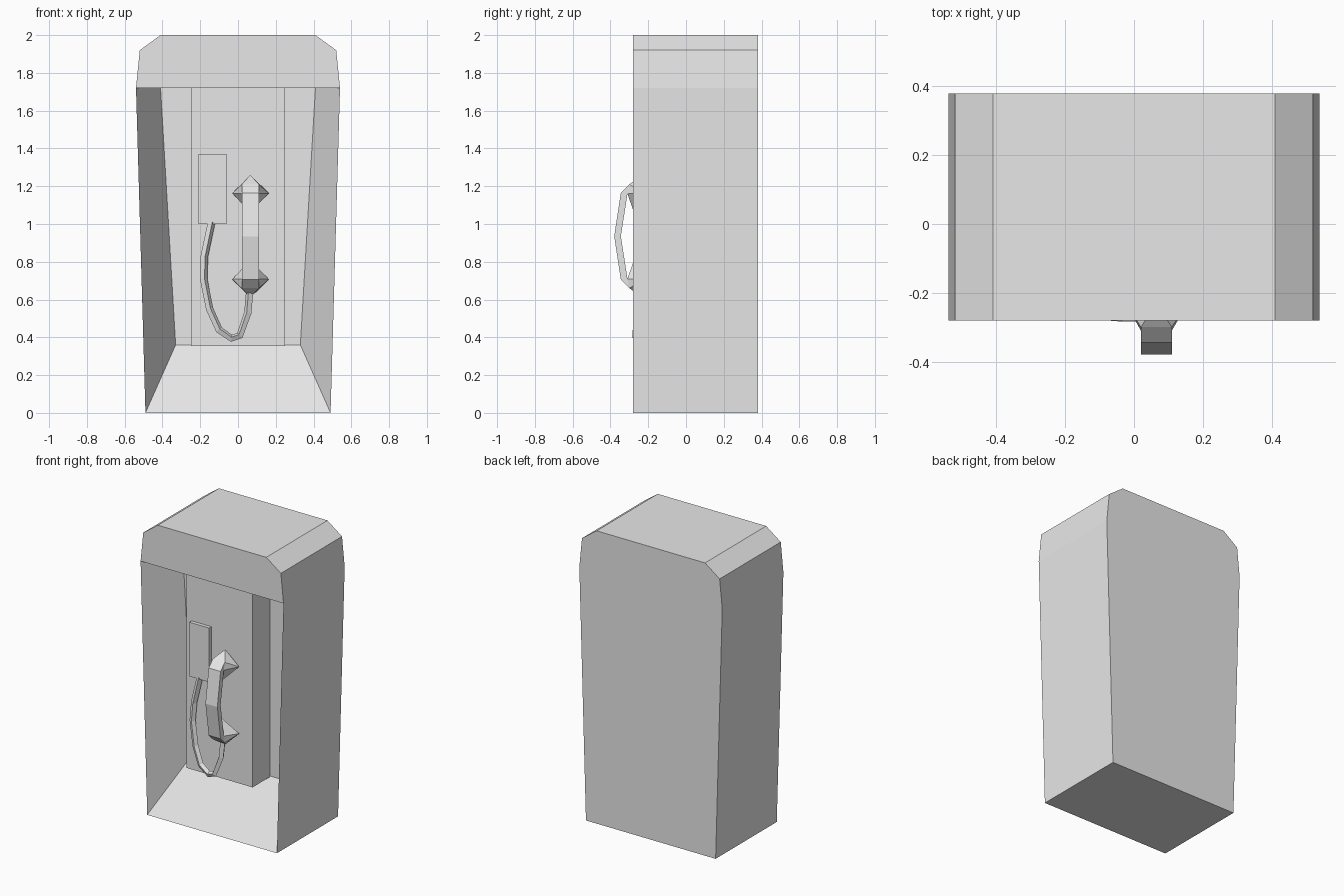
import bpy, bmesh

if "Cube" in bpy.data.objects:
    bpy.data.objects.remove(bpy.data.objects["Cube"])

grey = bpy.data.materials.new("light grey")
grey.diffuse_color = (0.8, 0.8, 0.8, 1)
grey.use_nodes = True
grey.node_tree.nodes["Principled BSDF"].inputs["Base Color"].default_value = grey.diffuse_color


def finish(name, bm):
    bmesh.ops.recalc_face_normals(bm, faces=bm.faces)
    me = bpy.data.meshes.new(name)
    bm.to_mesh(me)
    bm.free()
    me.materials.append(grey)
    ob = bpy.data.objects.new(name, me)
    bpy.context.collection.objects.link(ob)
    return ob


def prism(name, a, b):
    """Join two matching rings of points into a closed solid."""
    bm = bmesh.new()
    va, vb = [bm.verts.new(p) for p in a], [bm.verts.new(p) for p in b]
    n = len(va)
    bm.faces.new(va)
    bm.faces.new(vb[::-1])
    for i in range(n):
        j = (i + 1) % n
        bm.faces.new((va[i], vb[i], vb[j], va[j]))
    return finish(name, bm)


def box(name, x0, x1, y0, y1, z0, z1):
    ring = [(x0, z0), (x1, z0), (x1, z1), (x0, z1)]
    return prism(name, [(x, y0, z) for x, z in ring], [(x, y1, z) for x, z in ring])


# Booth shell: tapered outline with a splayed recess in the front
half = [(0.49, 0), (0.54, 1.72), (0.52, 1.92), (0.41, 2.0)]
outline = half + [(-x, z) for x, z in reversed(half)]
bm = bmesh.new()
front = [bm.verts.new((x, -0.28, z)) for x, z in outline]
back = [bm.verts.new((x, 0.38, z)) for x, z in outline]
inner = [bm.verts.new((x, -0.01, z)) for x, z in
         ((0.33, 0.36), (0.41, 1.72), (-0.41, 1.72), (-0.33, 0.36))]
bm.faces.new(back)
bm.faces.new(front[1:7])
bm.faces.new(inner)
for i in range(8):
    j = (i + 1) % 8
    bm.faces.new((front[i], front[j], back[j], back[i]))
rim = [front[0], front[1], front[6], front[7]]
for i in range(4):
    j = (i + 1) % 4
    bm.faces.new((rim[i], rim[j], inner[j], inner[i]))
finish("booth_shell", bm)

# Raised back panel and flat box on it
box("back_panel", -0.25, 0.25, -0.20, -0.01, 0.355, 1.72)
box("dial_box", -0.21, -0.06, -0.225, -0.20, 1.0, 1.37)

# Handset grip: bent bar, mirrored about its middle height
MID = 0.935
upper = [(-0.345, 1.165), (-0.30, 1.21), (-0.31, 1.16)]
grip = ([(-0.38, MID)] + upper + [(-0.345, MID)]
        + [(y, 2 * MID - z) for y, z in reversed(upper)])
prism("handset_grip", [(0.02, y, z) for y, z in grip], [(0.11, y, z) for y, z in grip])

# Earpiece and mouthpiece: faceted diamonds narrowing to the grip
for name, flip in (("earpiece", 1), ("mouthpiece", -1)):
    pts = [(0.065, -0.23, 1.26), (-0.03, -0.22, 1.163), (0.163, -0.22, 1.163),
           (0.065, -0.275, 1.06), (0.065, -0.205, 1.14)]
    pts += [(x, y, z) for x in (0.02, 0.11) for y, z in upper[1:]]
    bm = bmesh.new()
    for x, y, z in pts:
        bm.verts.new((x, y, MID + flip * (z - MID)))
    bmesh.ops.convex_hull(bm, input=bm.verts)
    finish(name, bm)

# Hanging cord: low-poly swept curve from the box to the mouthpiece
path = [(-0.14, -0.212, 1.01), (-0.178, -0.22, 0.83), (-0.182, -0.23, 0.71),
        (-0.15, -0.245, 0.55), (-0.10, -0.26, 0.44), (-0.035, -0.265, 0.395),
        (0.01, -0.265, 0.41), (0.052, -0.255, 0.53), (0.063, -0.25, 0.66)]
cu = bpy.data.curves.new("cord", 'CURVE')
cu.dimensions = '3D'
cu.bevel_depth = 0.02
cu.bevel_resolution = 0
cu.use_fill_caps = True
sp = cu.splines.new('POLY')
sp.points.add(len(path) - 1)
for p, co in zip(sp.points, path):
    p.co = (*co, 1)
sp.use_smooth = False
cu.materials.append(grey)
cord = bpy.data.objects.new("cord", cu)
bpy.context.collection.objects.link(cord)
bpy.context.view_layer.objects.active = cord
cord.select_set(True)
bpy.ops.object.convert(target='MESH')
